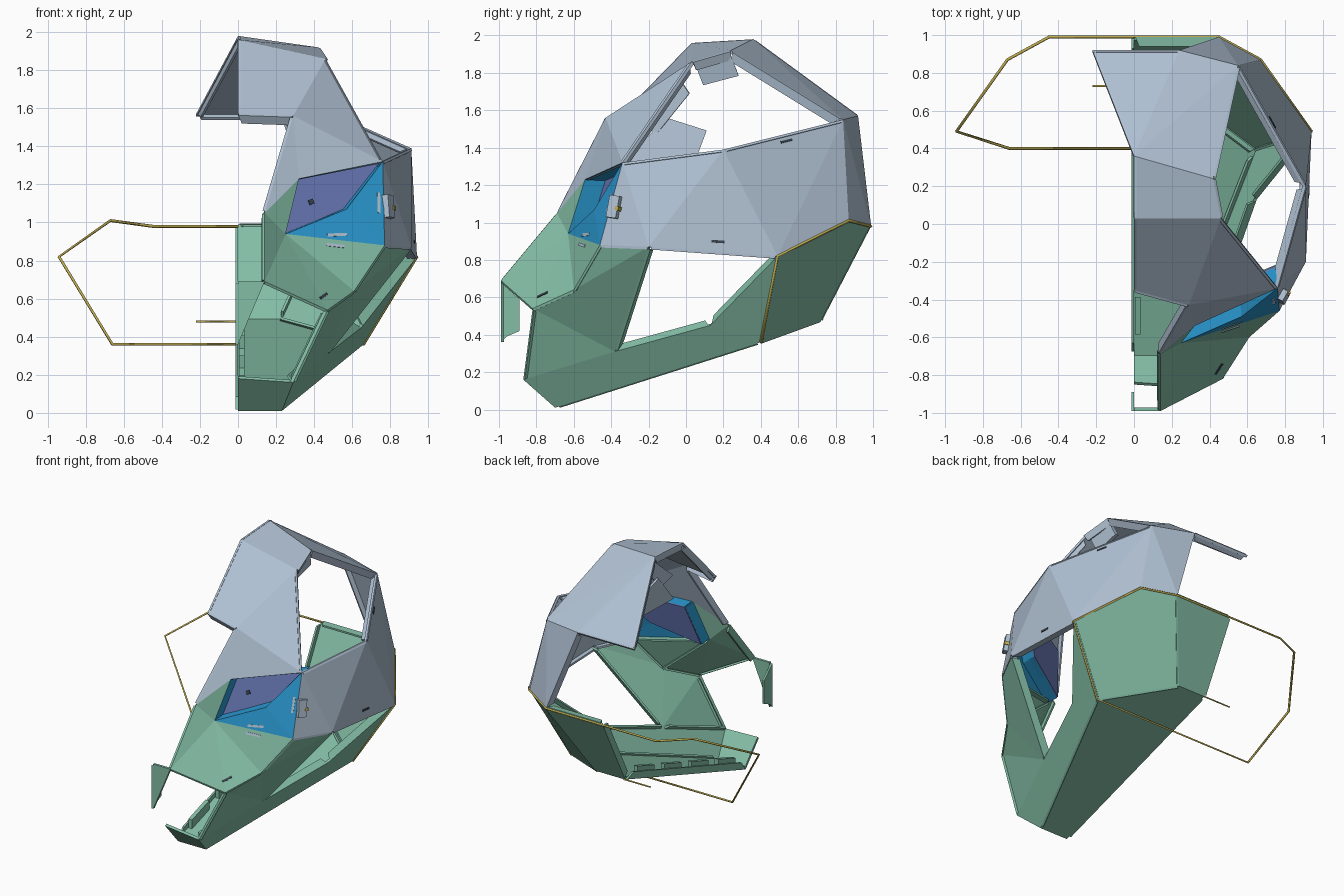
import bpy, bmesh, math
from mathutils import Vector as V

if "Cube" in bpy.data.objects:
    bpy.data.objects.remove(bpy.data.objects["Cube"])


def material(name, srgb):
    m = bpy.data.materials.new(name)
    m.diffuse_color = [(c / 255 / 12.92 if c < 10 else ((c / 255 + .055) / 1.055) ** 2.4) for c in srgb] + [1]
    m.use_nodes = True
    m.node_tree.nodes["Principled BSDF"].inputs["Base Color"].default_value = m.diffuse_color
    return m


GREEN = material("sea green", (132, 190, 166))
GREY = material("blue grey", (176, 193, 211))
BLUE = material("bright blue", (43, 155, 212))
PURPLE = material("slate purple", (102, 119, 180))
YELLOW = material("mustard", (190, 172, 80))
DARK = material("dark slot", (55, 65, 75))

# Named corners of the faceted shell
P = {k: V(c) for k, c in dict(
    A=(.94, .49, .82), B=(.67, .87, 1.01), C=(.45, .99, .98), C0=(0, .99, .98),
    D=(.66, .40, .36), F=(.22, .73, .48), F0=(0, .73, .48),
    G=(.23, -.70, .01), G0=(0, -.70, .01), H=(.29, -.87, .16), H0=(0, -.85, .18),
    J=(.47, -.38, .31), K=(.65, .13, .45), I=(.91, -.20, .87),
    N0=(.14, -.99, .69), N2=(.47, -.82, .54), N3=(.61, -.60, .64), N4=(.77, -.46, .88),
    Pc=(.25, -.63, .94), Q=(.14, -.69, 1.05), R=(.32, -.54, 1.23), S=(.76, -.34, 1.32),
    T=(.57, -.49, 1.07), X=(.29, -.43, 1.56), X0=(0, -.35, 1.57),
    V=(.46, .03, 1.86), V0=(0, .03, 1.96), U0=(0, .36, 1.98), W=(.42, .24, 1.92),
    Y=(-.22, .92, 1.57), Y1=(.55, .84, 1.55), Y2=(.24, .92, 1.57), Z=(.91, .20, 1.39),
    M0=(0, -.99, .69), M1=(0, -.99, .36)).items()}
CENTRE = V((.1, .05, .9))


def make(name, bm, mat, thick=0):
    me = bpy.data.meshes.new(name)
    bm.to_mesh(me)
    bm.free()
    me.materials.append(mat)
    ob = bpy.data.objects.new(name, me)
    bpy.context.collection.objects.link(ob)
    if thick:
        s = ob.modifiers.new("thickness", 'SOLIDIFY')
        s.thickness, s.offset = thick, -1
    return ob


def shell(name, faces, mat, thick=.018, pts=P):
    """Thin panel group from corner names, facing away from the centre."""
    bm = bmesh.new()
    vs = {}
    for f in faces:
        names = f.split()
        for n in names:
            if n not in vs:
                vs[n] = bm.verts.new(pts[n])
        face = bm.faces.new([vs[n] for n in names])
        face.normal_update()
        if face.normal.dot(face.calc_center_median() - CENTRE) < 0:
            face.normal_flip()
    return make(name, bm, mat, thick)


def flanges(name, edges, mat, width=.05):
    """Inward strips along panel edges; seam edges stay in the middle plane."""
    bm = bmesh.new()
    for e in edges:
        a, b = (P[n] for n in e.split())
        d = CENTRE - (a + b) / 2
        if a.x == b.x == 0:
            d.x = 0
        d -= d.project(b - a)
        d = d.normalized() * width
        s = (b - a) * .06
        bm.faces.new([bm.verts.new(p) for p in (a + s * .3, b - s * .3, b + d - s, a + d + s)])
    return make(name, bm, mat, .014)


def plate(name, tri, uv, size, mat, angle=0, h=.008):
    """Small rectangular plate lying on the plane of three corners."""
    a, b, c = (P[n] for n in tri.split())
    n = (b - a).cross(c - a).normalized()
    o = a + (b - a) * uv[0] + (c - a) * uv[1]
    if n.dot(o - CENTRE) < 0:
        n = -n
    u = (b - a).normalized()
    w = n.cross(u)
    u, w = u * math.cos(angle) + w * math.sin(angle), w * math.cos(angle) - u * math.sin(angle)
    bm = bmesh.new()
    bmesh.ops.create_cube(bm, size=1)
    for v in bm.verts:
        v.co = o + u * v.co.x * size[0] + w * v.co.y * size[1] + n * v.co.z * h
    return make(name, bm, mat)


def rod(name, pts, closed, radius=.008):
    cu = bpy.data.curves.new(name, 'CURVE')
    cu.dimensions = '3D'
    cu.bevel_depth, cu.bevel_resolution, cu.use_fill_caps = radius, 0, True
    sp = cu.splines.new('POLY')
    sp.points.add(len(pts) - 1)
    for q, p in zip(sp.points, pts):
        q.co = (*p, 1)
    sp.use_cyclic_u = closed
    cu.materials.append(YELLOW)
    bpy.context.collection.objects.link(bpy.data.objects.new(name, cu))


# Green lower shell: floor, back, jaw and cheek
shell("floor_and_back", ["G0 G D F F0", "C0 C F F0", "A B C F D"], GREEN)
shell("jaw_side", ["G H J K D", "K A D"], GREEN)
shell("chin", ["G0 G H H0"], GREEN)
shell("jaw_post", ["H N2 J", "N2 N3 J", "N3 I J", "N3 N4 I"], GREEN)
shell("cheek", ["Q N0 Pc", "Pc N0 N2", "Pc N2 N3", "Pc N3 N4", "Q Pc R"], GREEN)
shell("nose_tip", ["M0 N0 M1"], GREEN)

# Grey upper shell: forehead, crown and side band
shell("forehead", ["Q R X", "R S X", "X S V", "X0 X V V0"], GREY)
shell("crown", ["V0 V W U0", "U0 W Y1", "U0 Y1 Y2", "U0 Y2 Y"], GREY)
shell("side_band", ["S N4 I", "S I Z", "I A Z", "Z A Y1", "A B Y1", "B C Y1", "Y1 C Y2"], GREY)

# Eye surround and recessed visor
shell("eye_panel", ["Pc N4 T", "T N4 S"], BLUE, .012)
depth = V((-.01, .11, 0))
for n in ("Pc", "T", "S", "R"):
    P[n + "b"] = P[n] + depth
eye = ["Pc", "T", "S", "R"]
shell("eye_recess", [f"{a} {b} {b}b {a}b" for a, b in zip(eye, eye[1:] + eye[:1])], BLUE, .008)
shell("visor", ["Pcb Tb Sb Rb"], PURPLE, .01)
plate("visor_hole", "Pcb Tb Rb", (.36, .42), (.026, .026), DARK)

# Joining flanges behind the panel edges
flanges("green_flanges", ["G0 F0", "F0 C0", "C0 C", "C F", "G D", "D F", "K A", "J K", "J I",
                          "N0 N2", "N2 N3", "N3 N4", "Q N0", "H N2", "Pc N3", "Pc N4", "D A", "H J"], GREEN)
flanges("grey_flanges", ["X0 V0", "V0 U0", "V S", "V W", "W Y1", "U0 Y", "Y Y2", "S Z", "Z Y1",
                         "X0 X", "X Q", "I A", "Y2 C", "N4 I"], GREY)

# Seam tabs along the floor
for i in range(4):
    t = .15 + i * .22
    p = P["G0"].lerp(P["F0"], t)
    bm = bmesh.new()
    bmesh.ops.create_cube(bm, size=1)
    for v in bm.verts:
        v.co = p + V((.02 + v.co.x * .03, v.co.y * .2, .05 + v.co.z * .07 + v.co.y * .2 * .33))
    make("floor_tab", bm, GREEN)

# Nose seam plate
bm = bmesh.new()
bm.faces.new([bm.verts.new(c) for c in ((0, -.99, .36), (0, -.96, .39), (0, -.89, .42), (0, -.89, .59), (0, -.99, .68))])
make("nose_seam_plate", bm, GREEN, .014)

# Hanging bracket under the crown with screw holes
a, u, w = V((.40, .04, 1.87)), V((.0, .19, .05)), V((-.03, .05, -.13))
bm = bmesh.new()
bm.faces.new([bm.verts.new(c) for c in (a, a + u, a + u + w, a + w)])
make("crown_bracket", bm, GREY, .03)
for i in range(4):
    bm = bmesh.new()
    bmesh.ops.create_cube(bm, size=.024)
    bmesh.ops.translate(bm, verts=bm.verts, vec=a + u * (.17 + .22 * i) + w * .75)
    make("bracket_hole", bm, DARK)

# Inner brace plates of the forehead
bm = bmesh.new()
for q in (((.33, -.33, 1.32), (.30, -.11, 1.56), (.30, .11, 1.49), (.33, .05, 1.33)),
          ((.30, -.28, 1.52), (.34, -.02, 1.75), (.36, .02, 1.69), (.31, -.15, 1.48))):
    bm.faces.new([bm.verts.new(c) for c in q])
make("forehead_brace", bm, GREY, .015)

# Rear ring with its lower bar
half = [P[n] for n in "DABC"]
rod("rear_ring", half + [V((-p.x, p.y, p.z)) for p in reversed(half)], True)
rod("rear_bar", [V((-.22, .73, .48)), P["F0"]], False, .006)

# Clasp and slot plates
plate("clasp", "N4 S I", (.46, .10), (.12, .06), GREY, .1, .06)
plate("clasp_knob", "N4 S I", (.44, .2), (.022, .022), YELLOW, 0, .07)
plate("eye_slot_low", "Pc N4 S", (.46, .06), (.11, .016), GREY, .15)
plate("eye_slot_side", "N4 S Pc", (.5, .05), (.11, .016), GREY)
plate("cheek_slot", "Pc N4 N3", (.42, .12), (.10, .016), GREY)
plate("lower_cheek_slot", "N2 N3 Pc", (.1, .16), (.07, .014), DARK)
plate("band_slot_low", "I A Z", (.48, .1), (.07, .014), DARK)
plate("band_slot_high", "Z Y1 A", (.5, .06), (.07, .012), DARK)
